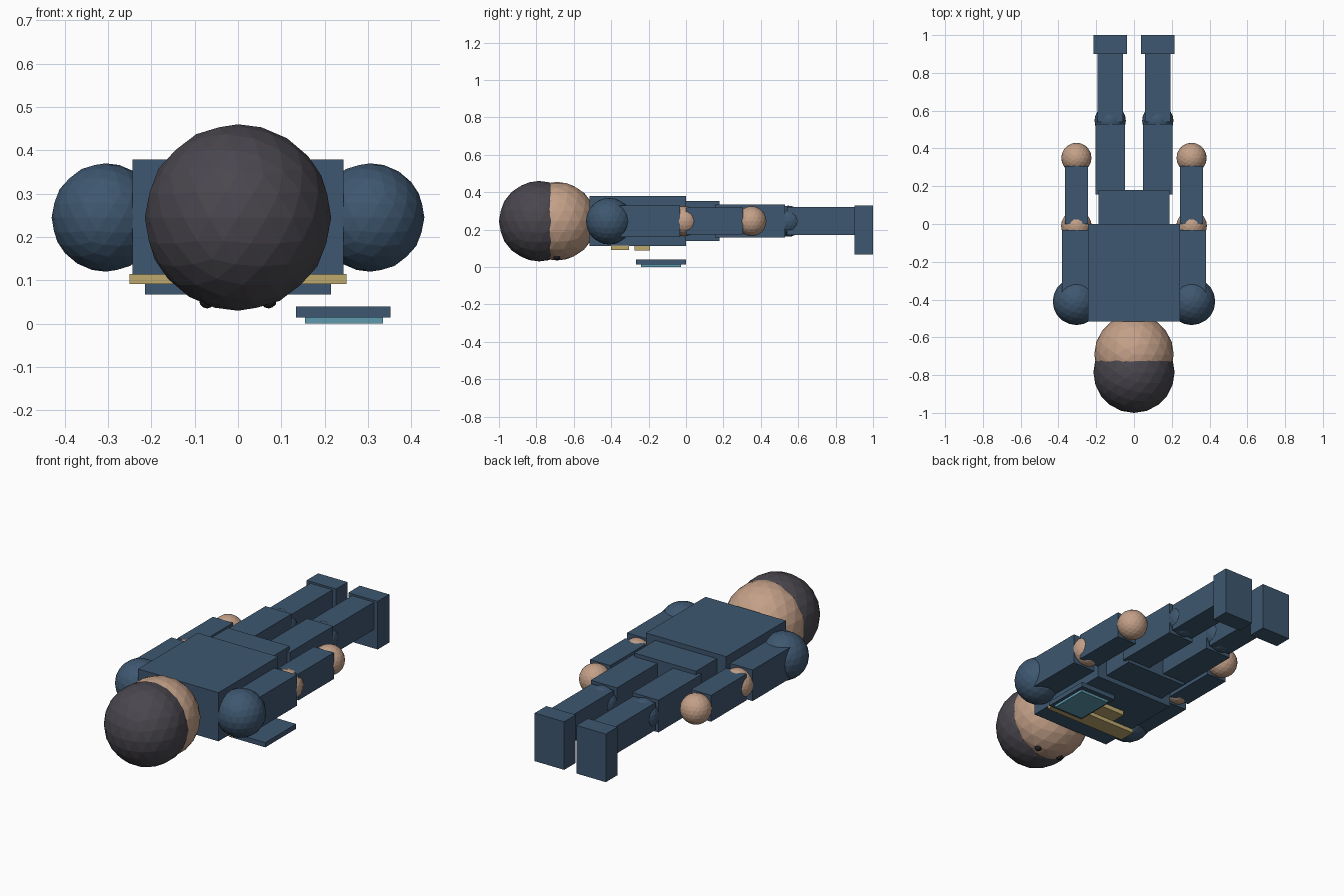
import bpy
from mathutils import Matrix

if "Cube" in bpy.data.objects:
    bpy.data.objects.remove(bpy.data.objects["Cube"])

Z = 0.245  # height of the body's centre line


def material(name, rgb):
    m = bpy.data.materials.new(name)
    m.diffuse_color = (*rgb, 1.0)
    m.use_nodes = True
    m.node_tree.nodes["Principled BSDF"].inputs["Base Color"].default_value = m.diffuse_color
    return m


BLUE = material("navy_cloth", (0.048, 0.095, 0.160))
SKIN = material("skin", (0.545, 0.350, 0.245))
HAIR = material("dark_hair", (0.068, 0.063, 0.076))
GOLD = material("pale_gold", (0.510, 0.400, 0.155))
SCREEN = material("screen_teal", (0.110, 0.330, 0.430))
EYE = material("eye_black", (0.018, 0.018, 0.022))


def box(name, x, y, z, mat):
    """Box from (min, max) ranges on each axis."""
    size = [b - a for a, b in (x, y, z)]
    mid = [(a + b) / 2 for a, b in (x, y, z)]
    bpy.ops.mesh.primitive_cube_add(size=1, location=mid)
    o = bpy.context.object
    o.name = name
    o.data.transform(Matrix.Diagonal((*size, 1)))
    o.data.materials.append(mat)
    return o


def ball(name, centre, r, mat, subdivisions=3):
    bpy.ops.mesh.primitive_ico_sphere_add(subdivisions=subdivisions, radius=r, location=centre)
    o = bpy.context.object
    o.name = name
    o.data.materials.append(mat)
    return o


def limb(name, cx, hx, y, hz, mat=BLUE):
    """Box limb centred on the body's centre height."""
    return box(name, (cx - hx, cx + hx), y, (Z - hz, Z + hz), mat)


# Head and hair
ball("hair", (0, -0.785, Z), 0.215, HAIR)
ball("head", (0, -0.69, Z), 0.21, SKIN)

# Torso and hips
box("torso", (-0.243, 0.243), (-0.516, 0), (0.113, 0.379), BLUE)
box("hips", (-0.187, 0.187), (0, 0.18), (0.14, 0.353), BLUE)

# Chest stripe, belt tab
box("chest_stripe", (-0.25, 0.25), (-0.40, -0.306), (0.092, 0.115), GOLD)
box("chest_tab", (-0.09, 0.09), (-0.276, -0.192), (0.089, 0.115), GOLD)

# Tablet with its screen
box("tablet", (0.134, 0.352), (-0.267, 0), (0.014, 0.04), BLUE)
box("tablet_screen", (0.154, 0.334), (-0.24, -0.027), (0, 0.014), SCREEN)

for side, s in (("left", -1), ("right", 1)):
    # Eye
    ball(f"eye_{side}", (s * 0.071, -0.69, 0.054), 0.019, EYE, 2)
    # Arm
    ax = s * 0.305
    ball(f"shoulder_{side}", (ax, -0.41, Z), 0.125, BLUE)
    limb(f"upper_arm_{side}", ax, 0.075, (-0.41, -0.033), 0.085)
    ball(f"elbow_{side}", (ax, -0.01, Z), 0.081, SKIN)
    limb(f"forearm_{side}", ax, 0.061, (0.0, 0.306), 0.072)
    ball(f"hand_{side}", (ax, 0.35, Z), 0.08, SKIN)
    # Leg
    lx = s * 0.126
    limb(f"thigh_{side}", lx, 0.079, (0.155, 0.53), 0.088)
    ball(f"knee_{side}", (lx, 0.547, Z), 0.083, BLUE)
    limb(f"shin_{side}", lx, 0.067, (0.54, 0.9), 0.075)
    box(f"foot_{side}", (lx - 0.089, lx + 0.089), (0.9, 1.0), (0.067, 0.33), BLUE)
